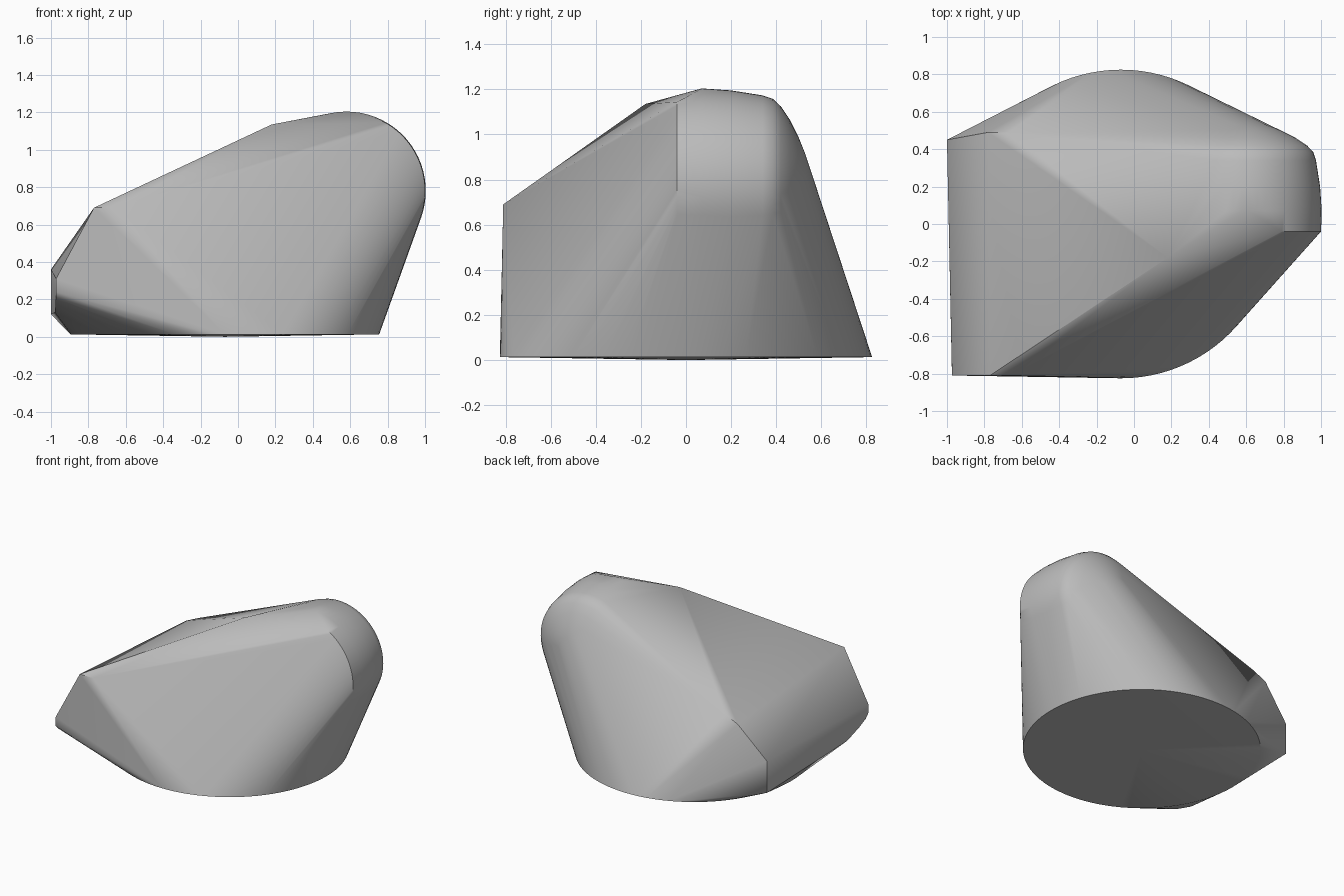
import bpy
import bmesh
from math import sin, cos, radians, tau

if "Cube" in bpy.data.objects:
    bpy.data.objects.remove(bpy.data.objects["Cube"], do_unlink=True)

# Material
stone = bpy.data.materials.new("light grey")
stone.use_nodes = True
grey = (0.5, 0.5, 0.5, 1)
stone.diffuse_color = grey
stone.node_tree.nodes["Principled BSDF"].inputs["Base Color"].default_value = grey


def arc(y, radius, start, end, steps=24):
    """Points of an upright arc around the axis of the rounded shoulder."""
    angles = [radians(start + (end - start) * i / steps) for i in range(steps + 1)]
    return [(0.58 + radius * cos(a), y, 0.78 + radius * sin(a)) for a in angles]


# Round foot, very slightly domed underneath
points = [(-0.07 + 0.825 * cos(tau * i / 96), 0.825 * sin(tau * i / 96), 0.013)
          for i in range(96)]
points.append((-0.07, 0, 0))

# Rounded shoulder: a cut front rim, a full barrel and a fillet at the back
points += arc(-0.04, 0.42, -30, 60)
points += arc(0.07, 0.424, -30, 102)
for y, radius in ((0.2, 0.415), (0.34, 0.393), (0.385, 0.378), (0.42, 0.345),
                  (0.46, 0.285), (0.5, 0.205), (0.53, 0.13)):
    points += arc(y, radius, -60, 150, 32)

# Blunt nose: upper edge, end plate and its rounded lower front corner
points += [(-0.77, -0.81, 0.69), (-0.66, -0.81, 0.69), (-0.78, 0.49, 0.6),
           (-0.67, 0.49, 0.65), (-1, 0.45, 0.36), (-1, 0.45, 0.12),
           (-0.973, -0.81, 0.31), (-0.973, -0.81, 0.24), (-0.974, -0.78, 0.21),
           (-0.975, -0.7, 0.175), (-0.978, -0.55, 0.13)]

# Crest between the nose and the shoulder
points.append((0.18, -0.18, 1.135))

# Wrap everything in one taut skin
bm = bmesh.new()
for p in points:
    bm.verts.new(p)
hull = bmesh.ops.convex_hull(bm, input=bm.verts)
loose = {v for v in hull["geom_interior"] + hull["geom_unused"]
         if isinstance(v, bmesh.types.BMVert)}
bmesh.ops.delete(bm, geom=list(loose), context="VERTS")
bmesh.ops.recalc_face_normals(bm, faces=bm.faces)

mesh = bpy.data.meshes.new("boulder_body")
bm.to_mesh(mesh)
bm.free()
mesh.materials.append(stone)
body = bpy.data.objects.new("boulder_body", mesh)
bpy.context.collection.objects.link(body)
bpy.context.view_layer.objects.active = body
body.select_set(True)
bpy.ops.object.shade_smooth_by_angle(angle=radians(30))
